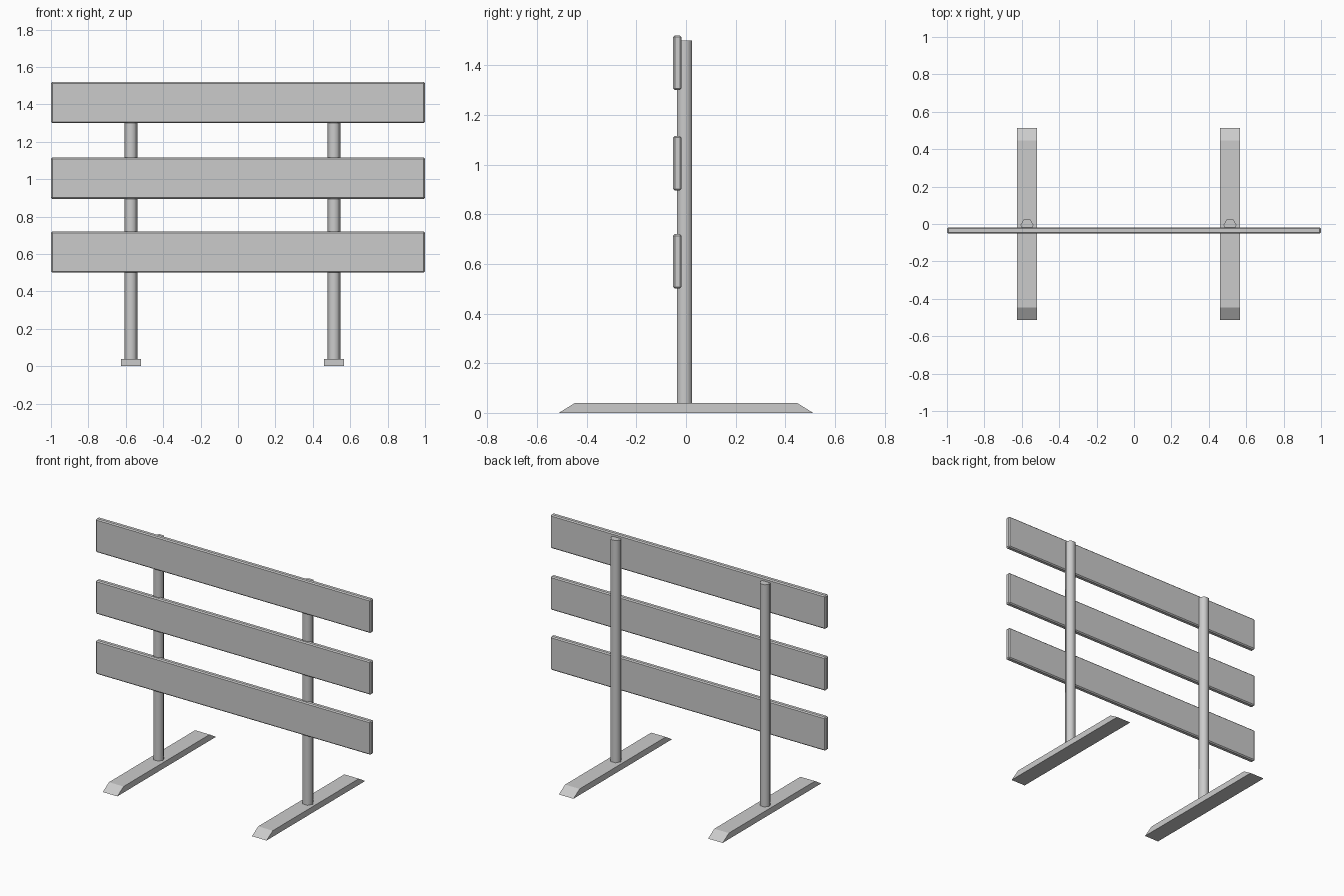
import bpy, bmesh, math

if "Cube" in bpy.data.objects:
    bpy.data.objects.remove(bpy.data.objects["Cube"])

POST_X = {"left": -0.572, "right": 0.513}


def finish(name, bm):
    bmesh.ops.recalc_face_normals(bm, faces=bm.faces)
    mesh = bpy.data.meshes.new(name)
    bm.to_mesh(mesh)
    bm.free()
    obj = bpy.data.objects.new(name, mesh)
    bpy.context.collection.objects.link(obj)
    return obj


def board(name, z):
    bm = bmesh.new()
    bmesh.ops.create_cube(bm, size=1)
    bmesh.ops.scale(bm, vec=(2.0, 0.034, 0.22), verts=bm.verts)
    bmesh.ops.translate(bm, vec=(0, -0.035, z), verts=bm.verts)
    bmesh.ops.bevel(bm, geom=bm.edges[:], offset=0.007, segments=1, affect='EDGES')
    return finish(name, bm)


def foot(name, x):
    # trapezoid side profile extruded across x
    profile = [(-0.512, 0), (0.512, 0), (0.447, 0.04), (-0.447, 0.04)]
    bm = bmesh.new()
    face = bm.faces.new([bm.verts.new((x - 0.053, y, z)) for y, z in profile])
    ext = bmesh.ops.extrude_face_region(bm, geom=[face])
    moved = [v for v in ext["geom"] if isinstance(v, bmesh.types.BMVert)]
    bmesh.ops.translate(bm, vec=(0.106, 0, 0), verts=moved)
    return finish(name, bm)


def post(name, x):
    # six-sided post with corners pointing along x
    bpy.ops.mesh.primitive_cylinder_add(vertices=6, radius=0.035, depth=1.465,
                                        location=(x, -0.006, 0.7675),
                                        rotation=(0, 0, math.radians(30)))
    obj = bpy.context.object
    obj.name = name
    bpy.ops.object.shade_smooth_by_angle(angle=math.radians(65))


# horizontal boards
for label, z in (("lower", 0.61), ("middle", 1.005), ("upper", 1.41)):
    board(label + "_board", z)

# posts and ground feet
for side, x in POST_X.items():
    post(side + "_post", x)
    foot(side + "_foot", x)
